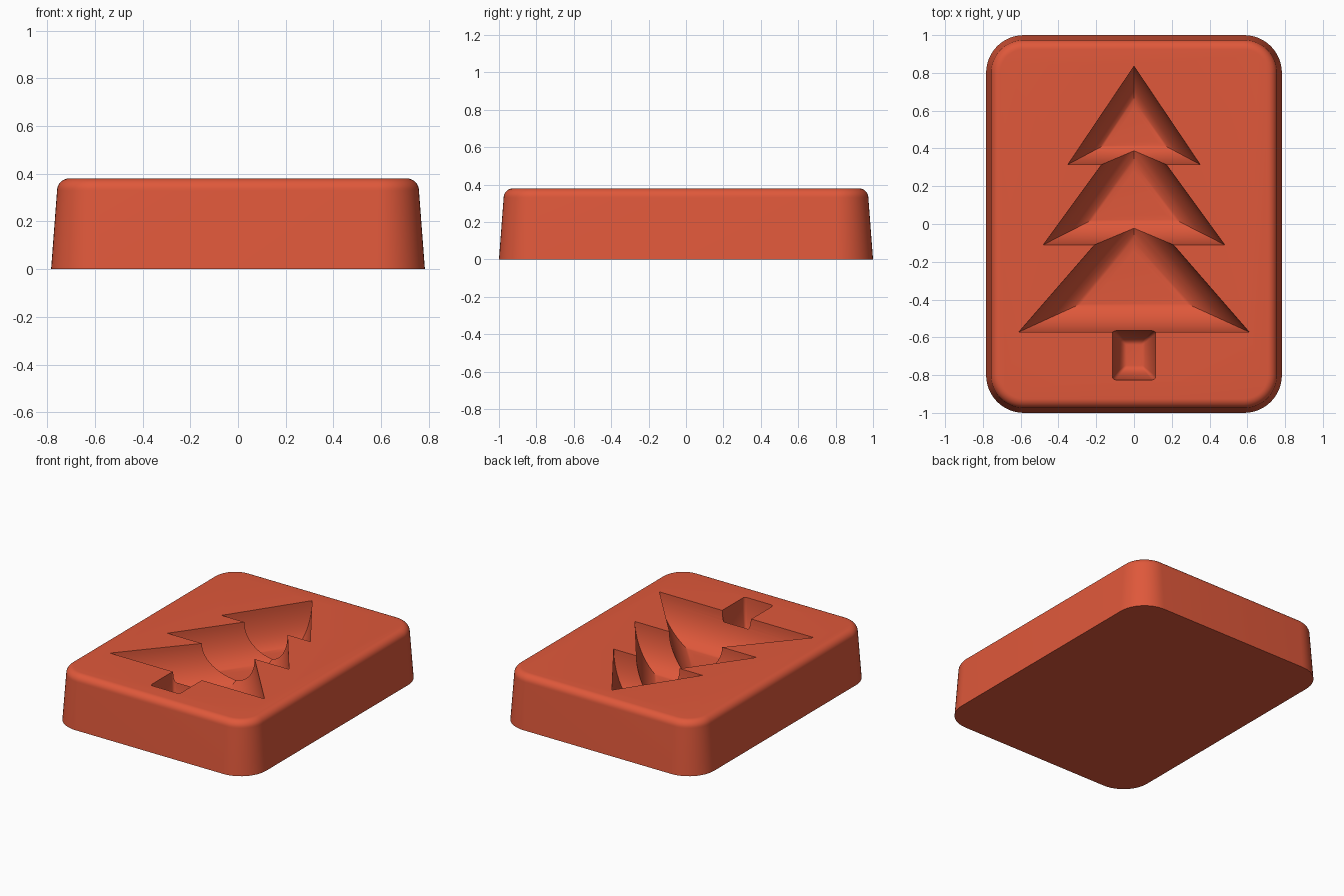
import bpy, bmesh, math
from mathutils import Vector

if "Cube" in bpy.data.objects:
    bpy.data.objects.remove(bpy.data.objects["Cube"])

TOP = 0.38       # block height
DEPTH = 0.27     # cavity depth
FLOOR = 0.65     # share of the inradius taken by the rounded wall
STEPS = 18

red = bpy.data.materials.new("brick_red")
red.use_nodes = True
colour = (0.74, 0.098, 0.043, 1)
red.diffuse_color = colour
bsdf = next(n for n in red.node_tree.nodes if n.type == 'BSDF_PRINCIPLED')
bsdf.inputs["Base Color"].default_value = colour


def loft(name, rings):
    """Skin a stack of equal-length rings and cap both ends."""
    bm = bmesh.new()
    loops = [[bm.verts.new(p) for p in ring] for ring in rings]
    n = len(loops[0])
    for a, b in zip(loops, loops[1:]):
        for i in range(n):
            j = (i + 1) % n
            bm.faces.new((a[i], a[j], b[j], b[i]))
    bm.faces.new(loops[0])
    bm.faces.new(loops[-1])
    bmesh.ops.recalc_face_normals(bm, faces=bm.faces)
    mesh = bpy.data.meshes.new(name)
    bm.to_mesh(mesh)
    bm.free()
    mesh.materials.append(red)
    obj = bpy.data.objects.new(name, mesh)
    bpy.context.collection.objects.link(obj)
    return obj


def rounded_rect(hx, hy, r, z, cy=0, seg=12):
    ring = []
    for k, (sx, sy) in enumerate(((1, 1), (-1, 1), (-1, -1), (1, -1))):
        for s in range(seg + 1):
            a = (k + s / seg) * math.pi / 2
            ring.append((sx * (hx - r) + r * math.cos(a),
                         cy + sy * (hy - r) + r * math.sin(a), z))
    return ring


def cavity_levels():
    """Inset share and height of each ring, following a quarter ellipse."""
    levels = [(0, TOP + 0.05)]
    for s in range(STEPS + 1):
        a = s / STEPS * math.pi / 2
        levels.append((FLOOR * (1 - math.cos(a)), TOP - DEPTH * math.sin(a)))
    return levels


def tier_cutter(name, half, base, apex):
    """Triangular bowl whose rings shrink about the incentre."""
    h = apex - base
    inradius = half * h / (half + math.hypot(half, h))
    centre = Vector((0, base + inradius))
    corners = [Vector(c) for c in ((-half, base), (half, base), (0, apex))]
    rings = []
    for t, z in cavity_levels():
        pts = [centre + (c - centre) * (1 - t) for c in corners]
        rings.append([(p.x, p.y, z) for p in pts])
    return loft(name, rings)


def trunk_cutter(name, half, y0, y1):
    hy, cy = (y1 - y0) / 2, (y0 + y1) / 2
    return loft(name, [rounded_rect(half * (1 - t), hy - half * t,
                                    0.02 * (1 - t), z, cy, 4)
                       for t, z in cavity_levels()])


# Drafted block with a rounded top rim
DRAFT, RIM = 0.025, 0.05
profile = [(0, 0)]
for s in range(9):
    a = s / 8 * math.pi / 2
    profile.append((DRAFT + RIM * (1 - math.cos(a)), TOP - RIM + RIM * math.sin(a)))
block = loft("mould_block", [rounded_rect(0.783 - i, 1 - i, 0.2 - i, z)
                             for i, z in profile])

# Tree-shaped recess
cutters = [
    tier_cutter("upper_tier_cutter", 0.35, 0.315, 0.835),
    tier_cutter("middle_tier_cutter", 0.48, -0.11, 0.55),
    tier_cutter("lower_tier_cutter", 0.61, -0.572, 0.13),
    trunk_cutter("trunk_cutter", 0.115, -0.825, -0.562),
]
bpy.ops.object.select_all(action='DESELECT')
bpy.context.view_layer.objects.active = block
block.select_set(True)
for cutter in cutters:
    cutter.hide_render = True
    mod = block.modifiers.new(cutter.name, 'BOOLEAN')
    mod.operation = 'DIFFERENCE'
    mod.solver = 'EXACT'
    mod.object = cutter
    bpy.ops.object.modifier_apply(modifier=mod.name)
for cutter in cutters:
    bpy.data.objects.remove(cutter)

bpy.ops.object.shade_smooth_by_angle(angle=math.radians(30))
